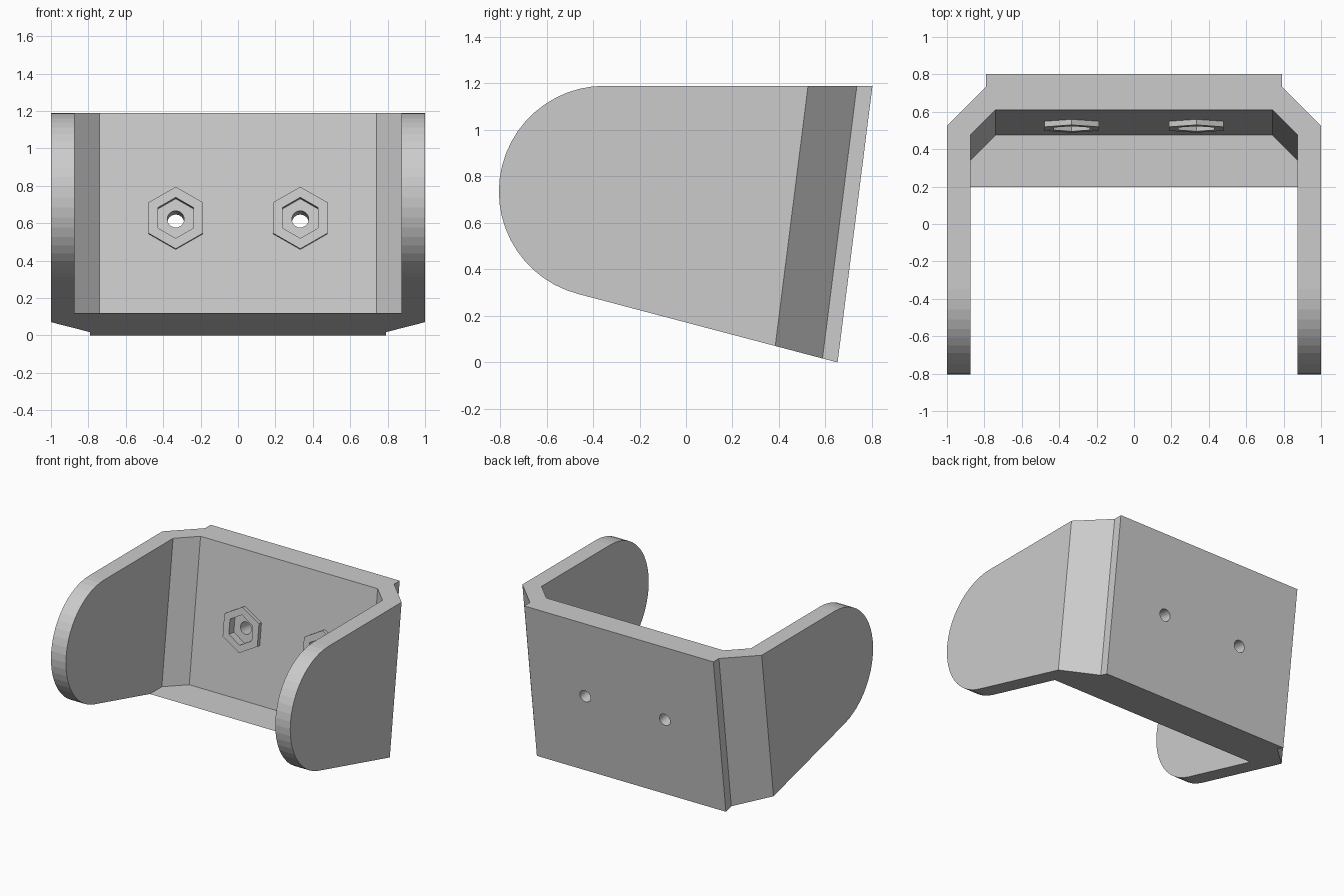
import bpy, bmesh
from math import sin, cos, pi, atan, radians
from mathutils import Matrix, Vector

if "Cube" in bpy.data.objects:
    bpy.data.objects.remove(bpy.data.objects["Cube"])

TOP, FLOOR = 1.19, 0.12
LEAN = 0.15 / TOP            # backward lean of the rear wall
TILT = atan(LEAN)


def prism(name, start, end):
    """Solid joining two matching outlines."""
    bm = bmesh.new()
    a = [bm.verts.new(p) for p in start]
    b = [bm.verts.new(p) for p in end]
    bm.faces.new(a)
    bm.faces.new(b)
    for i in range(len(a)):
        j = (i + 1) % len(a)
        bm.faces.new((a[i], a[j], b[j], b[i]))
    bmesh.ops.recalc_face_normals(bm, faces=bm.faces)
    me = bpy.data.meshes.new(name)
    bm.to_mesh(me)
    bm.free()
    ob = bpy.data.objects.new(name, me)
    bpy.context.collection.objects.link(ob)
    return ob


def leaning(name, half, z0, z1):
    """Mirrored plan outline (given at the top) extruded along the lean."""
    plan = half + [(-x, y) for x, y in reversed(half)]
    return prism(name, *[[(x, y + (z - TOP) * LEAN, z) for x, y in plan]
                         for z in (z0, z1)])


def on_wall(name, x, radius, sides, h0, h1):
    """Regular prism standing on the inner wall, from height h0 to h1."""
    z = 0.625
    m = Matrix.Translation((x, 0.61 + (z - TOP) * LEAN, z)) @ Matrix.Rotation(pi / 2 - TILT, 4, 'X')
    ring = [(radius * cos(pi / 2 + 2 * pi * i / sides), radius * sin(pi / 2 + 2 * pi * i / sides))
            for i in range(sides)]
    return prism(name, *[[m @ Vector((u, v, h)) for u, v in ring] for h in (h0, h1)])


def combine(ob, other, operation):
    mod = ob.modifiers.new(operation, 'BOOLEAN')
    mod.operation, mod.object, mod.solver = operation, other, 'EXACT'
    bpy.context.view_layer.objects.active = ob
    bpy.ops.object.modifier_apply(modifier=mod.name)
    bpy.data.objects.remove(other)


# Side silhouette with rounded front, extruded across the full width
a0, a1, n = radians(90), radians(255.4), 24
side = [(-0.35 + 0.455 * cos(a0 + (a1 - a0) * i / n),
         0.735 + 0.455 * sin(a0 + (a1 - a0) * i / n)) for i in range(n + 1)]
side += [(0.652, 0.0), (0.802, TOP)]
bracket = prism("bracket", *[[(x, y, z) for y, z in side] for x in (-1, 1)])

# Chamfered, stepped rear outline
outer = [(1.0, -1.5), (1.0, 0.525), (0.79, 0.735), (0.79, 0.9)]
outer = [(x + (0.01 if y < 0 else 0), y) for x, y in outer]
outer[0] = (1.0, -1.5)
combine(bracket, leaning("outline", outer, -0.2, 1.4), 'INTERSECT')

# Hollow between the arms, leaving the floor ledge
inner = [(0.875, -1.5), (0.875, 0.475), (0.74, 0.61)]
combine(bracket, leaning("hollow", inner, FLOOR, 1.5), 'DIFFERENCE')

# Hexagonal bosses with nut recesses and through holes
for x in (-0.333, 0.333):
    combine(bracket, on_wall("boss", x, 0.167, 6, -0.04, 0.03), 'UNION')
    combine(bracket, on_wall("recess", x, 0.11, 6, -0.03, 0.1), 'DIFFERENCE')
    combine(bracket, on_wall("hole", x, 0.045, 24, -0.4, 0.1), 'DIFFERENCE')
